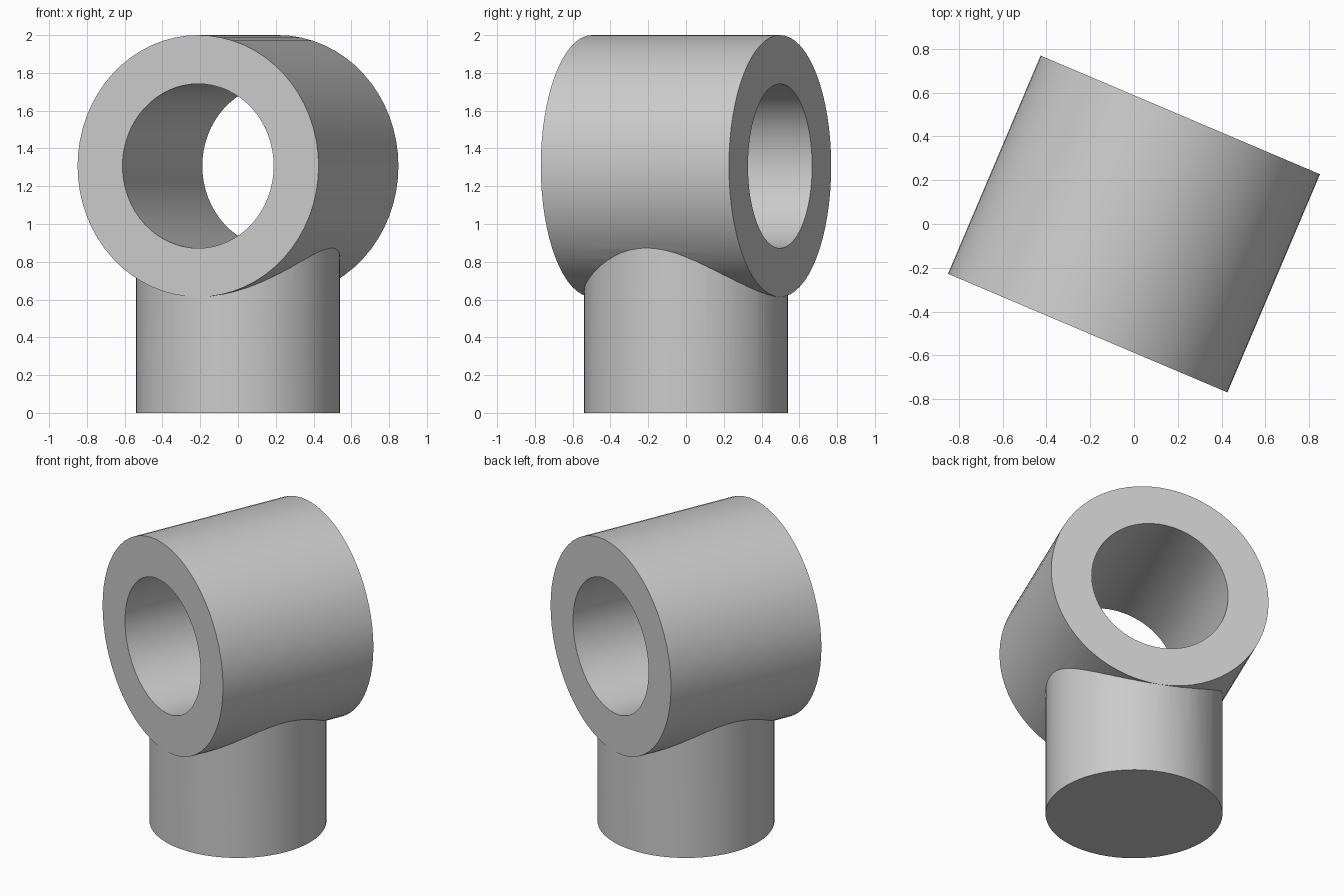
import bpy
import math

cube = bpy.data.objects.get("Cube")
if cube:
    bpy.data.objects.remove(cube, do_unlink=True)

OUTER, BORE, LENGTH = 0.693, 0.435, 1.082
AXIS_Z = 2 - OUTER
POST = 0.54
TURN = math.radians(-23)

grey = bpy.data.materials.new("plain grey")
grey.use_nodes = True
colour = (0.6, 0.6, 0.6, 1)
grey.diffuse_color = colour
grey.node_tree.nodes["Principled BSDF"].inputs["Base Color"].default_value = colour


def cylinder(name, radius, depth, z, rotation=(0, 0, 0)):
    bpy.ops.mesh.primitive_cylinder_add(
        vertices=64, radius=radius, depth=depth, location=(0, 0, z), rotation=rotation)
    obj = bpy.context.object
    obj.name = name
    obj.data.materials.append(grey)
    return obj


def combine(target, tool, operation):
    mod = target.modifiers.new(operation.lower(), 'BOOLEAN')
    mod.operation = operation
    mod.solver = 'EXACT'
    mod.object = tool
    bpy.context.view_layer.objects.active = target
    bpy.ops.object.modifier_apply(modifier=mod.name)
    bpy.data.objects.remove(tool, do_unlink=True)


# Upright post, ending inside the sleeve
fitting = cylinder("pipe_fitting", POST, AXIS_Z, AXIS_Z / 2)

# Horizontal sleeve, turned about the post, with a through bore
lying = (math.pi / 2, 0, TURN)
combine(fitting, cylinder("sleeve", OUTER, LENGTH, AXIS_Z, lying), 'UNION')
combine(fitting, cylinder("bore_cutter", BORE, LENGTH * 2, AXIS_Z, lying), 'DIFFERENCE')

# Smooth round walls with crisp rims
bpy.ops.object.select_all(action='DESELECT')
fitting.select_set(True)
bpy.context.view_layer.objects.active = fitting
bpy.ops.object.shade_smooth_by_angle(angle=math.radians(25))
